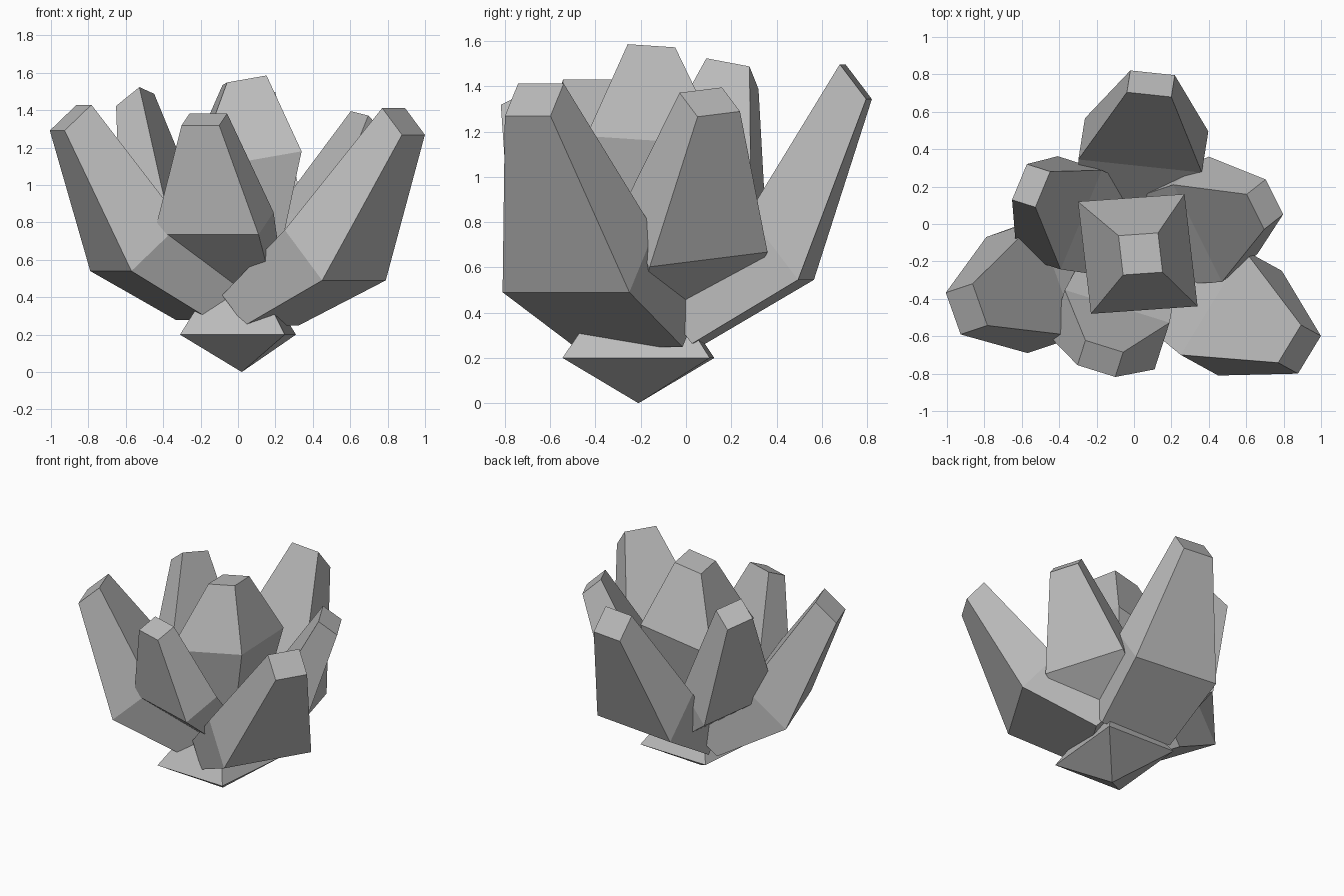
import bpy
import bmesh
from mathutils import Vector

default_cube = bpy.data.objects.get("Cube")
if default_cube:
    bpy.data.objects.remove(default_cube, do_unlink=True)

# One plain stone colour
stone = bpy.data.materials.new("pale_grey_stone")
stone.use_nodes = True
stone.diffuse_color = (0.5, 0.5, 0.5, 1.0)
shader = next(n for n in stone.node_tree.nodes if n.type == 'BSDF_PRINCIPLED')
shader.inputs["Base Color"].default_value = stone.diffuse_color
shader.inputs["Roughness"].default_value = 0.8

SHARD_FOOT = (0.85, 0.6)
SHARD_CAP = (0.36, 0.53)
SIDES = ((-0.5, -0.5), (0.5, -0.5), (0.5, 0.5), (-0.5, 0.5))


def crystal(name, foot, shoulder, cap, width, depth,
            foot_scale=SHARD_FOOT, cap_scale=SHARD_CAP):
    """Four-sided shard: narrow foot, wide shoulder, tapered flat cap.
    Width and depth are the edge vectors of the shoulder section."""
    width, depth = Vector(width), Vector(depth)
    bm = bmesh.new()
    sections = []
    for centre, scale in ((foot, foot_scale), (shoulder, (1, 1)), (cap, cap_scale)):
        sections.append([
            bm.verts.new(Vector(centre) + width * (a * scale[0]) + depth * (b * scale[1]))
            for a, b in SIDES])

    # Close both ends and bridge neighbouring sections
    bm.faces.new(reversed(sections[0]))
    bm.faces.new(sections[-1])
    for lower, upper in zip(sections, sections[1:]):
        for i in range(len(SIDES)):
            j = (i + 1) % len(SIDES)
            bm.faces.new((lower[i], lower[j], upper[j], upper[i]))
    bmesh.ops.remove_doubles(bm, verts=bm.verts, dist=0.001)
    bmesh.ops.recalc_face_normals(bm, faces=bm.faces)

    mesh = bpy.data.meshes.new(name)
    bm.to_mesh(mesh)
    bm.free()
    mesh.materials.append(stone)
    shard = bpy.data.objects.new(name, mesh)
    bpy.context.collection.objects.link(shard)
    return shard


# Pointed root stone under the cluster
crystal("root_stone",
        foot=(0.02, -0.21, 0), shoulder=(0, -0.21, 0.2), cap=(0, -0.21, 0.45),
        width=(0.56, -0.02, 0), depth=(0.06, 0.65, 0),
        foot_scale=(0, 0), cap_scale=(0.5, 0.5))

# Tall upright crystal in the middle
crystal("centre_crystal",
        foot=(0, -0.18, 0.3), shoulder=(0.02, -0.16, 1.11), cap=(0.035, -0.16, 1.56),
        width=(0.57, 0.04, 0.1), depth=(-0.07, 0.6, -0.04),
        foot_scale=(0.5, 0.5), cap_scale=(0.37, 0.35))

# Outer crystals leaning away from the centre
crystal("front_left_crystal",
        foot=(0.12, -0.22, 0.33), shoulder=(0.52, -0.475, 0.625), cap=(0.885, -0.67, 1.34),
        width=(-0.34, -0.56, 0), depth=(-0.2, 0.11, 0.27))

crystal("front_right_crystal",
        foot=(-0.155, -0.14, 0.355), shoulder=(-0.545, -0.335, 0.67), cap=(-0.895, -0.455, 1.36),
        width=(0.22, -0.62, 0), depth=(0.27, 0.09, 0.26))

crystal("front_crystal",
        foot=(-0.02, -0.25, 0.45), shoulder=(-0.13, -0.565, 0.795), cap=(-0.18, -0.72, 1.35),
        width=(0.56, -0.175, 0), depth=(0.08, 0.25, 0.12))

crystal("back_crystal",
        foot=(0.02, -0.01, 0.35), shoulder=(0.05, 0.42, 0.69), cap=(0.09, 0.75, 1.42),
        width=(0.66, -0.07, 0), depth=(-0.035, -0.22, 0.29))

crystal("back_left_crystal",
        foot=(0.1, -0.06, 0.42), shoulder=(0.435, 0.025, 0.735), cap=(0.7, 0.105, 1.33),
        width=(0.26, -0.52, -0.065), depth=(-0.19, -0.15, 0.2))

crystal("back_right_crystal",
        foot=(-0.06, -0.04, 0.45), shoulder=(-0.4, 0.06, 0.775), cap=(-0.55, 0.205, 1.455),
        width=(-0.22, -0.53, 0.1), depth=(0.235, -0.075, 0.19))
